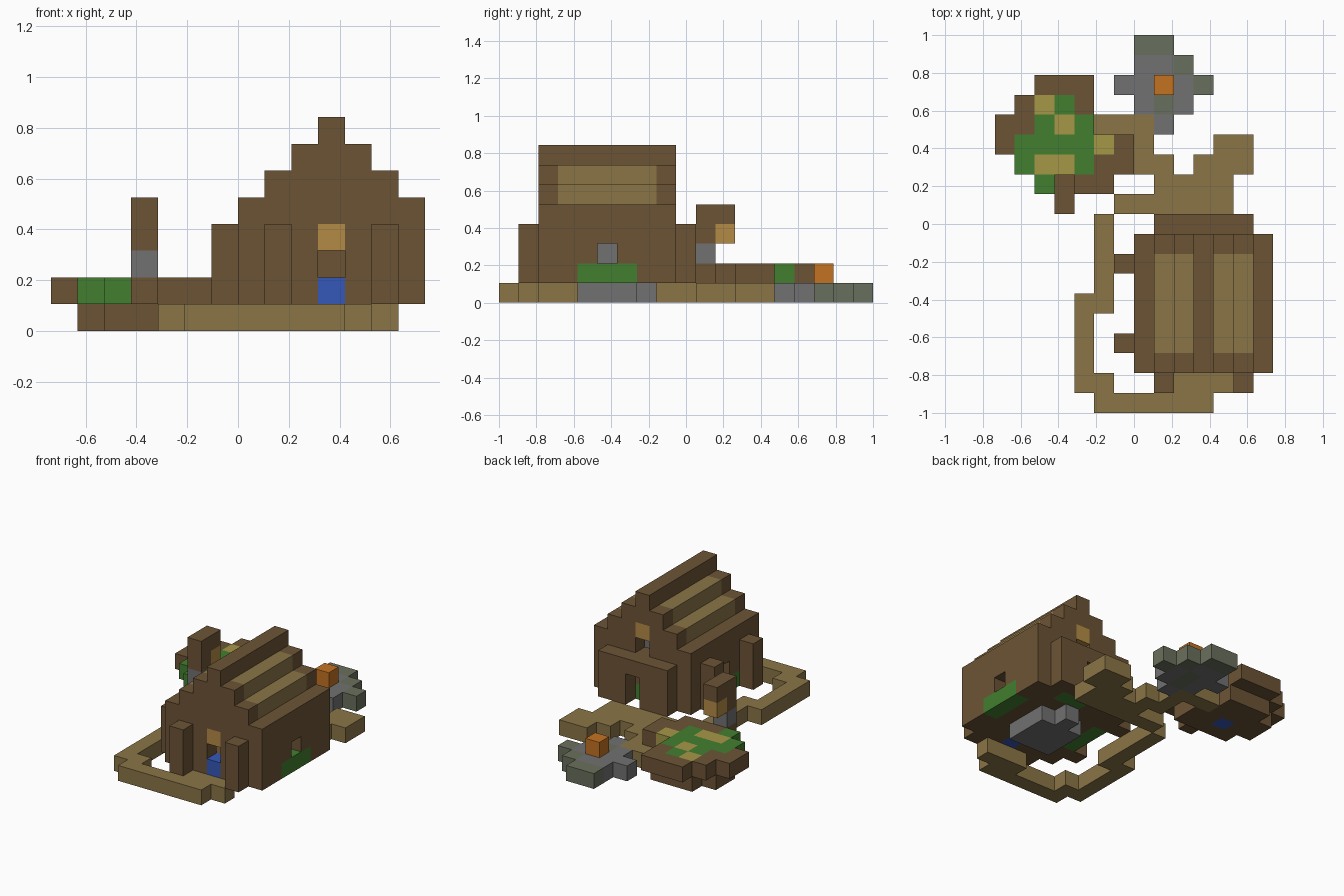
import bpy
import bmesh
from mathutils import Vector

if "Cube" in bpy.data.objects:
    bpy.data.objects.remove(bpy.data.objects["Cube"])

U = 2 / 19                          # edge of one block
ORIGIN = Vector((-7 * U, -1, 0))    # corner of block (0, 0, 0)

COLOURS = {
    "B": ("dark_wood", "6c5435"), "T": ("light_wood", "8b7547"),
    "G": ("leaf_green", "437f2f"), "Y": ("straw_yellow", "a69746"),
    "S": ("stone_grey", "717171"), "M": ("mossy_stone", "69705d"),
    "O": ("fire_orange", "c47222"), "W": ("water_blue", "3558b8"),
    "A": ("lamp_amber", "b48b45"),
}


def linear(text):
    c = int(text, 16) / 255
    return c / 12.92 if c < 0.04 else ((c + 0.055) / 1.055) ** 2.4


materials = {}
for key, (name, code) in COLOURS.items():
    rgba = [linear(code[n:n + 2]) for n in (0, 2, 4)] + [1]
    mat = bpy.data.materials.new(name)
    mat.use_nodes = True
    mat.diffuse_color = rgba
    bsdf = next(n for n in mat.node_tree.nodes if n.type == "BSDF_PRINCIPLED")
    bsdf.inputs["Base Color"].default_value = rgba
    bsdf.inputs["Roughness"].default_value = 0.9
    materials[key] = mat

blocks = {}     # (x, y, z) -> (part, colour key)


def fill(part, colour, xs, ys, zs):
    """Fill an inclusive range of blocks; each range is a number or a pair."""
    spans = [(r, r) if isinstance(r, int) else r for r in (xs, ys, zs)]
    rx, ry, rz = [range(a, b + 1) for a, b in spans]
    for cell in ((x, y, z) for x in rx for y in ry for z in rz):
        blocks[cell] = (part, colour)


def clear(x, y, z):
    blocks.pop((x, y, z), None)


def layer(part, z, x0, top, rows):
    """Lay one floor plan, back row first."""
    for n, row in enumerate(rows):
        for m, colour in enumerate(row):
            if colour != ".":
                blocks[(x0 + m, top - n, z)] = (part, colour)


# Winding path around the house
layer("path", 0, 4, 14, [
    ".TTT.....",
    "...T...TT",
    "...TT.TTT",
    "....TTTT.",
    "..TTTTTT.",
    ".T.......",
    ".T.......",
    ".T.......",
    ".T.......",
    "TT.......",
    "T........",
    "T........",
    "T........",
    "TT...TTT.",
    ".TTTTTT..",
])

# Garden mound with a small pool below
layer("garden_base", 0, 1, 15, [
    ".BBB.",
    "BBBB.",
    "BBWBB",
    ".BBBB",
])
layer("garden_top", 1, 0, 16, [
    "..BBB..",
    ".BYGB..",
    "BBGYG..",
    "BGGGGYB",
    ".GYYGBB",
    "..GBBB.",
    "...B...",
])

# Stone fire pit and its fire
layer("fire_pit", 0, 6, 18, [
    ".MM..",
    ".SSM.",
    "SSMSM",
    ".SMS.",
    "..S..",
])
fill("fire", "O", 8, 16, 1)

# Lamp post with a hanging lamp
fill("lamp_post", "S", 3, 10, 2)
fill("lamp_post", "B", 3, 10, (3, 4))
fill("lamp_post", "B", 3, 11, 4)
fill("lamp", "A", 3, 11, 3)

# House floor and stone footing
fill("house_floor", "B", (7, 13), (2, 8), 1)
fill("footing", "S", (9, 11), (4, 6), 0)
fill("footing", "S", 10, 7, 0)

# House walls
for x in (7, 13):
    fill("house_walls", "B", x, (2, 8), (2, 4))
    fill("planter", "G", x, (4, 6), 1)
    clear(x, 5, 2)
for y in (2, 8):
    fill("house_walls", "B", (8, 12), y, (2, 4))

# Stepped roof with light panels between the gable ends
for step in range(3):
    z = 5 + step
    for y in (2, 8):
        fill("gables", "B", (8 + step, 12 - step), y, z)
    for x in (8 + step, 12 - step):
        fill("roof", "T" if step < 2 else "B", x, (3, 7), z)

# Doorways, lit windows and inner chimney
fill("front_step", "W", 10, 2, 1)
clear(10, 2, 2)
fill("front_window", "A", 10, 2, 3)
fill("back_step", "G", (10, 11), 8, 1)
fill("back_window", "A", 10, 8, 5)
clear(10, 8, 4)
fill("chimney", "S", 12, 5, (2, 4))

# Back porch with a doorway
fill("back_porch", "B", (8, 12), 9, (1, 3))
for z in (1, 2):
    clear(10, 9, z)

# Front posts and side buttresses
for x in (8, 12):
    fill("front_posts", "B", x, 1, (1, 3))
for y in (3, 7):
    fill("buttresses", "B", 6, y, (1, 3))

# Emit the exposed block faces, one mesh per part
AXES = [Vector((1, 0, 0)), Vector((0, 1, 0)), Vector((0, 0, 1))]
for part in sorted({p for p, _ in blocks.values()}):
    mesh = bpy.data.meshes.new(part)
    bm = bmesh.new()
    keys = []
    for cell, (owner, colour) in blocks.items():
        if owner != part:
            continue
        if colour not in keys:
            keys.append(colour)
            mesh.materials.append(materials[colour])
        centre = Vector(cell) + Vector((0.5, 0.5, 0.5))
        for n in range(3):
            for sign in (1, -1):
                normal = AXES[n] * sign
                if tuple(int(c) for c in Vector(cell) + normal) in blocks:
                    continue
                a, b = AXES[(n + 1) % 3] * sign, AXES[(n + 2) % 3]
                corners = (-a - b, a - b, a + b, b - a)
                verts = [bm.verts.new(ORIGIN + U * (centre + (normal + c) / 2))
                         for c in corners]
                bm.faces.new(verts).material_index = keys.index(colour)
    bmesh.ops.remove_doubles(bm, verts=bm.verts[:], dist=U / 100)
    bm.to_mesh(mesh)
    bm.free()
    bpy.context.scene.collection.objects.link(bpy.data.objects.new(part, mesh))
